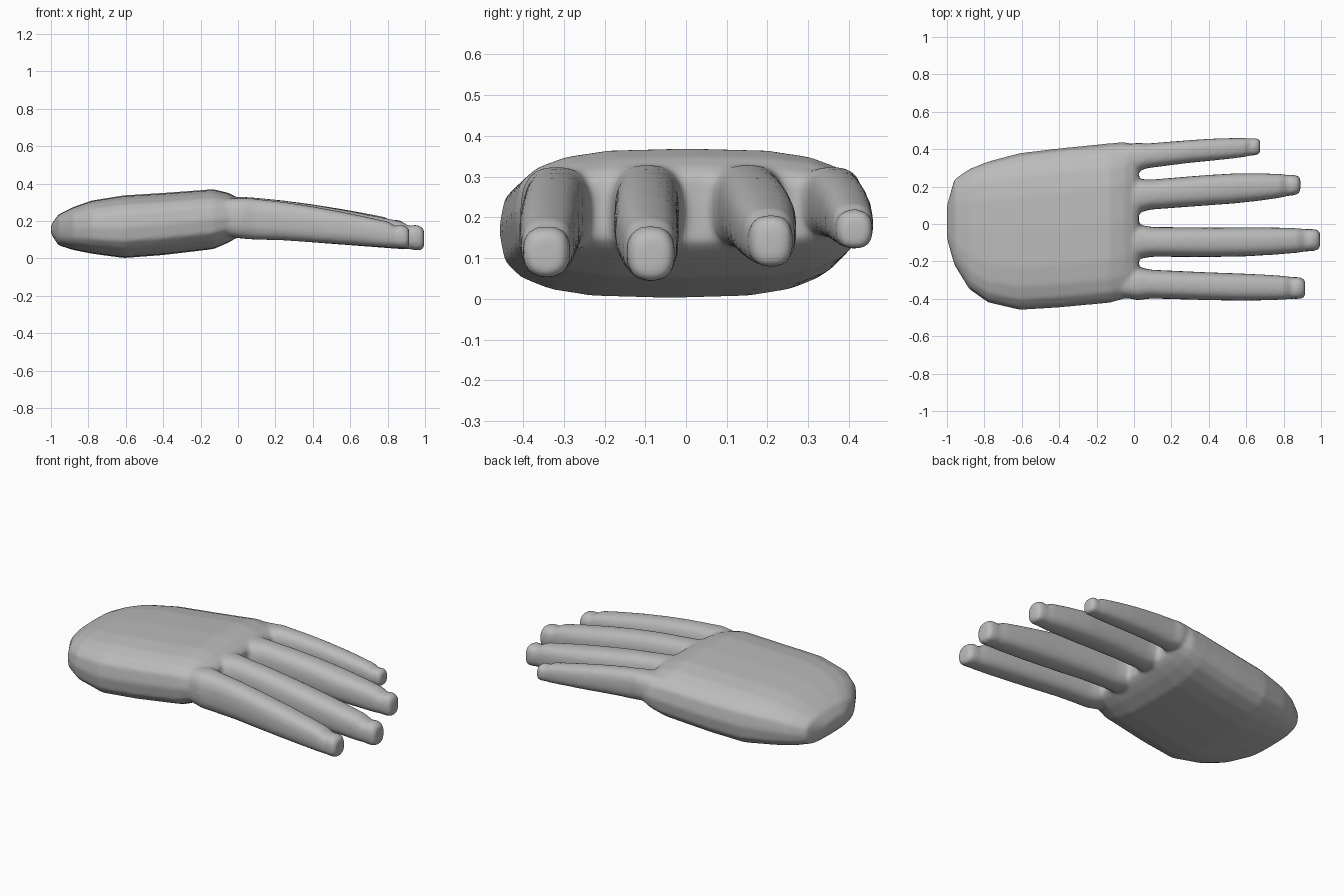
import bpy, bmesh, math
from mathutils import Vector

if "Cube" in bpy.data.objects:
    bpy.data.objects.remove(bpy.data.objects["Cube"])

SIDES = 20
bm = bmesh.new()


def loft(stations, power):
    """Closed skin through sections (x, y0, y1, z0, z1) shaped as superellipses."""
    rings = []
    for x, y0, y1, z0, z1 in stations:
        ring = []
        for i in range(SIDES):
            a = 2 * math.pi * i / SIDES
            c, s = math.cos(a), math.sin(a)
            y = (y0 + y1) / 2 + (y1 - y0) / 2 * math.copysign(abs(c) ** (2 / power), c)
            z = (z0 + z1) / 2 + (z1 - z0) / 2 * math.copysign(abs(s) ** (2 / power), s)
            ring.append(bm.verts.new((x, y, z)))
        rings.append(ring)
    for a, b in zip(rings, rings[1:]):
        for i in range(SIDES):
            j = (i + 1) % SIDES
            bm.faces.new((a[i], b[i], b[j], a[j]))
    bm.faces.new(rings[0])
    bm.faces.new(rings[-1][::-1])


# palm, from wrist to knuckles
loft([(-1.0, -.08, .10, .13, .18),
      (-.96, -.22, .24, .07, .235),
      (-.88, -.35, .295, .045, .275),
      (-.78, -.42, .335, .025, .31),
      (-.61, -.46, .38, .002, .337),
      (-.40, -.447, .405, .018, .35),
      (-.13, -.422, .432, .05, .37),
      (-.05, -.40, .44, .085, .35),
      (.0, -.385, .425, .115, .325),
      (.025, -.36, .40, .14, .30)], 3.0)

# fingers: (centre y at root, mid, tip), (half width root, mid, tip), length, tip z range, root z range
fingers = [
    ((-.318, -.335, -.343), (.078, .074, .056), .915, (.05, .17), (.10, .325)),
    ((-.095, -.098, -.085), (.080, .079, .056), .995, (.04, .17), (.10, .33)),
    ((.150, .185, .21), (.080, .082, .050), .89, (.075, .20), (.12, .33)),
    ((.357, .392, .415), (.068, .060, .044), .675, (.12, .215), (.15, .325)),
]
for ys, ws, length, tip, root in fingers:
    def section(t, grow=1.0, dz=0.0, back=0.0):
        k = min(t / .5, 1) if t < .5 else (t - .5) / .5
        i = 0 if t < .5 else 1
        y = ys[i] + (ys[i + 1] - ys[i]) * k
        w = (ws[i] + (ws[i + 1] - ws[i]) * (k if i == 0 else k ** 2)) * grow
        # top falls away faster towards the tip
        top = root[1] + (tip[1] - root[1]) * t ** 1.45
        low = root[0] + (tip[0] - root[0]) * max(0, t - .2) / .8
        mid, h = (top + low) / 2, (top - low) / 2 * grow
        return (length * t - back, y - w, y + w, mid - h, mid + h - dz)
    loft([(-.12, ys[0] - ws[0] * .8, ys[0] + ws[0] * .8, root[0] + .03, root[1] - .01),
          (.02, ys[0] - ws[0] * 1.15, ys[0] + ws[0] * 1.15, root[0] + .005, root[1]),
          section(.10), section(.25), section(.42), section(.6), section(.76),
          section(.88), section(.925, .95, .012), section(.95, 1.0, 0),
          section(.985, .97), section(1.0, .72)], 2.6)

bmesh.ops.recalc_face_normals(bm, faces=bm.faces)
mesh = bpy.data.meshes.new("hand")
bm.to_mesh(mesh)
bm.free()
hand = bpy.data.objects.new("hand", mesh)
bpy.context.collection.objects.link(hand)

grey = bpy.data.materials.new("plain grey")
grey.diffuse_color = (.5, .5, .5, 1)
grey.use_nodes = True
grey.node_tree.nodes["Principled BSDF"].inputs["Base Color"].default_value = grey.diffuse_color
mesh.materials.append(grey)

# fuse palm and fingers into one soft skin
fuse = hand.modifiers.new("fuse", 'REMESH')
fuse.mode = 'VOXEL'
fuse.voxel_size = .011
fuse.use_smooth_shade = True
soft = hand.modifiers.new("soften", 'SMOOTH')
soft.factor = .5
soft.iterations = 8
